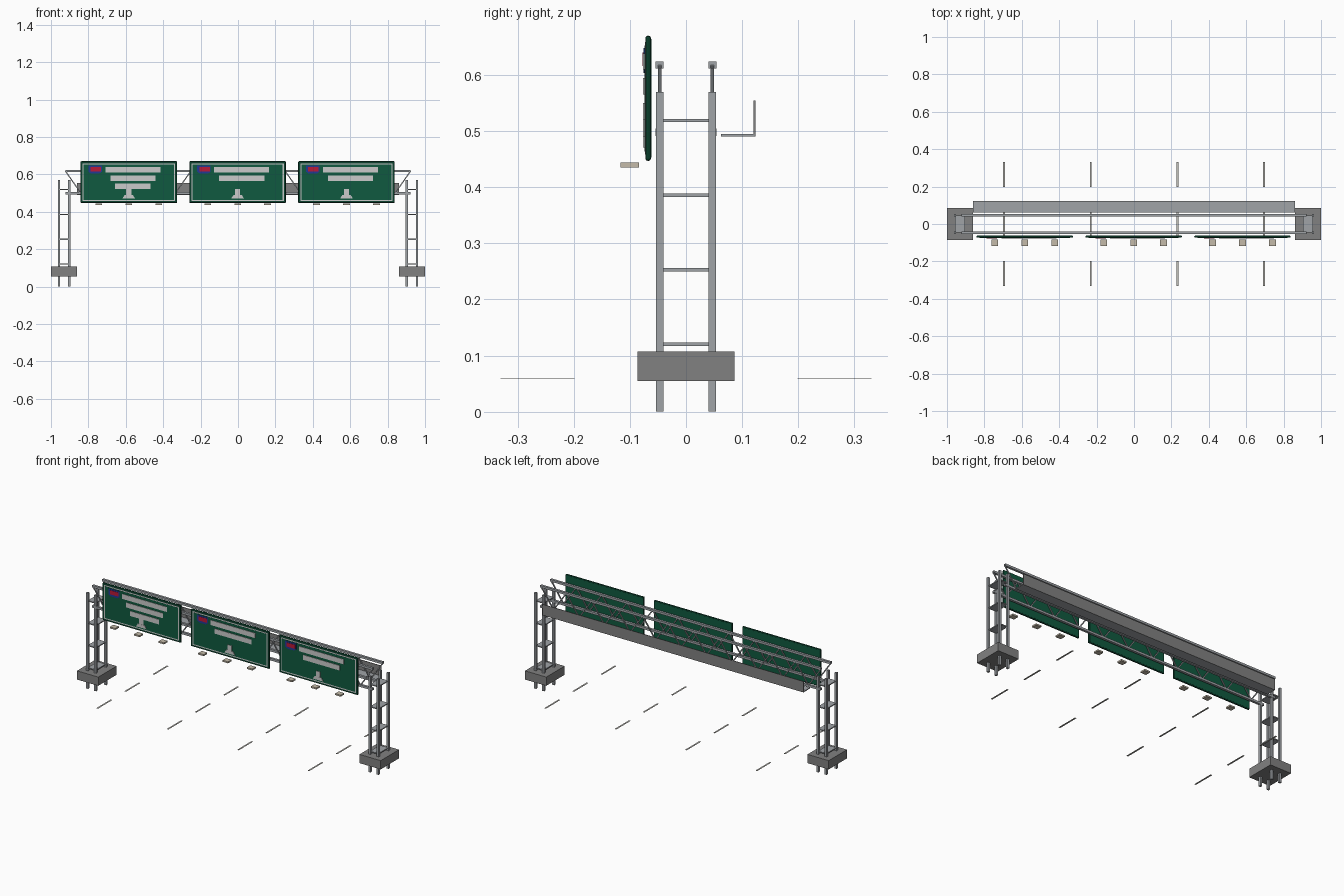
import bpy, bmesh
from mathutils import Vector

cube = bpy.data.objects.get("Cube")
if cube:
    bpy.data.objects.remove(cube, do_unlink=True)


def material(name, r, g, b):
    m = bpy.data.materials.new(name)
    m.use_nodes = True
    m.diffuse_color = (r, g, b, 1)
    m.node_tree.nodes["Principled BSDF"].inputs["Base Color"].default_value = (r, g, b, 1)
    return m


STEEL = material("galvanised steel", .35, .37, .39)
CONCRETE = material("concrete grey", .22, .22, .22)
GREEN = material("sign green", .005, .1, .05)
TRIM = material("dark green trim", .003, .05, .025)
WHITE = material("reflective white", .6, .6, .6)
BLUE = material("shield blue", .015, .04, .3)
RED = material("shield red", .48, .01, .04)
BEIGE = material("lamp beige", .56, .5, .4)
LANE = material("lane paint", .55, .54, .5)


def finish(name, bm, mat):
    bmesh.ops.recalc_face_normals(bm, faces=bm.faces)
    mesh = bpy.data.meshes.new(name)
    bm.to_mesh(mesh)
    bm.free()
    mesh.materials.append(mat)
    ob = bpy.data.objects.new(name, mesh)
    bpy.context.scene.collection.objects.link(ob)
    return ob


def box(name, mat, xs, ys, zs):
    """Box between the given limits on each axis."""
    bm = bmesh.new()
    bmesh.ops.create_cube(bm, size=1)
    lims = (xs, ys, zs)
    for v in bm.verts:
        v.co = [lims[i][0] if v.co[i] < 0 else lims[i][1] for i in range(3)]
    return finish(name, bm, mat)


def span(centre, half):
    return (centre - half, centre + half)


def plate(name, mat, outline, y_front, y_back):
    """Extrude an x-z outline between two depths."""
    bm = bmesh.new()
    face = bm.faces.new([bm.verts.new((x, y_back, z)) for x, z in outline])
    ext = bmesh.ops.extrude_face_region(bm, geom=[face])["geom"]
    moved = [v for v in ext if isinstance(v, bmesh.types.BMVert)]
    bmesh.ops.translate(bm, verts=moved, vec=(0, y_front - y_back, 0))
    return finish(name, bm, mat)


# Truss dimensions
DEPTH, TOP, BOTTOM, REACH, BAYS = .047, .618, .498, .923, 22

# Support towers: footing, four posts and tie plates
for side, tag in ((1, "left"), (-1, "right")):
    cx = side * .93
    box(f"{tag}_footing", CONCRETE, span(cx, .07), span(0, .086), (.055, .107))
    for px in (-.027, .027):
        for py in (-DEPTH, DEPTH):
            box(f"{tag}_post", STEEL, span(cx + px, .0065), span(py, .0065), (0, .57))
    for i in range(4):
        box(f"{tag}_tie_plate", STEEL, span(cx, .027), span(0, .046),
            span(.12 + i * .133, .003))

# Truss chords and zigzag webs on both faces
for y, tag in ((-DEPTH, "front"), (DEPTH, "back")):
    for z, level in ((TOP, "top"), (BOTTOM, "bottom")):
        box(f"{tag}_{level}_chord", STEEL, span(0, REACH), span(y, .007), span(z, .0065))
    bm = bmesh.new()
    step = 2 * REACH / BAYS
    for i in range(BAYS):
        z0, z1 = (TOP, BOTTOM) if i % 2 == 0 else (BOTTOM, TOP)
        a = Vector((-REACH + i * step, y, z0))
        b = Vector((-REACH + (i + 1) * step, y, z1))
        new = bmesh.ops.create_cube(bm, size=1)["verts"]
        bmesh.ops.scale(bm, verts=new, vec=(.006, .006, (b - a).length))
        turn = (b - a).to_track_quat('Z', 'Y').to_matrix()
        bmesh.ops.rotate(bm, verts=new, cent=(0, 0, 0), matrix=turn)
        bmesh.ops.translate(bm, verts=new, vec=(a + b) / 2)
    finish(f"{tag}_truss_web", bm, STEEL)

# Maintenance walkway behind the truss
box("walkway_floor", STEEL, span(0, .86), (.062, .122), (.49, .495))
box("walkway_guard", CONCRETE, span(0, .86), (.12, .1235), (.49, .555))

# Sign panels with border, text bars, shield, arrow and lamps
for cx, rows in ((-.584, 3), (-.002, 2), (.58, 2)):
    body = box("sign_panel", TRIM, span(cx, .258), (-.0725, -.0625), (.447, .67))
    bev = body.modifiers.new("rounded edge", 'BEVEL')
    bev.width, bev.segments = .004, 2
    box("sign_back", GREEN, span(cx, .252), (-.063, -.0618), (.453, .664))
    box("sign_border", WHITE, span(cx, .247), (-.0732, -.072), (.458, .659))
    box("sign_face", GREEN, span(cx, .241), (-.0738, -.0725), (.464, .653))
    for r in range(rows):
        box("text_bar", WHITE, span(cx + .022, .147 - .026 * r), (-.0765, -.073),
            span(.624 - .044 * r, .0145))
    sx, sz = cx - .18, .626
    plate("shield", BLUE, [(sx - .036, sz + .022), (sx + .036, sz + .022),
                           (sx + .036, sz - .012), (sx + .022, sz - .022),
                           (sx - .022, sz - .022), (sx - .036, sz - .012)], -.076, -.073)
    box("shield_band", RED, span(sx + .003, .028), (-.0775, -.0755), span(sz + .002, .012))
    box("arrow_stem", WHITE, span(cx, .014), (-.0765, -.073), (.486, .522))
    plate("arrow_head", WHITE, [(cx - .034, .471), (cx + .034, .471),
                                (cx + .022, .49), (cx - .022, .49)], -.077, -.073)
    for dx in (-.16, 0, .16):
        box("sign_lamp", BEIGE, span(cx + dx, .018), (-.117, -.084), (.435, .444))

# Dashed lane lines under the span
for i in range(4):
    for y in (-.265, 0, .265):
        box("lane_dash", LANE, span(-.695 + i * .4635, .005), span(y, .066), (.058, .0595))
